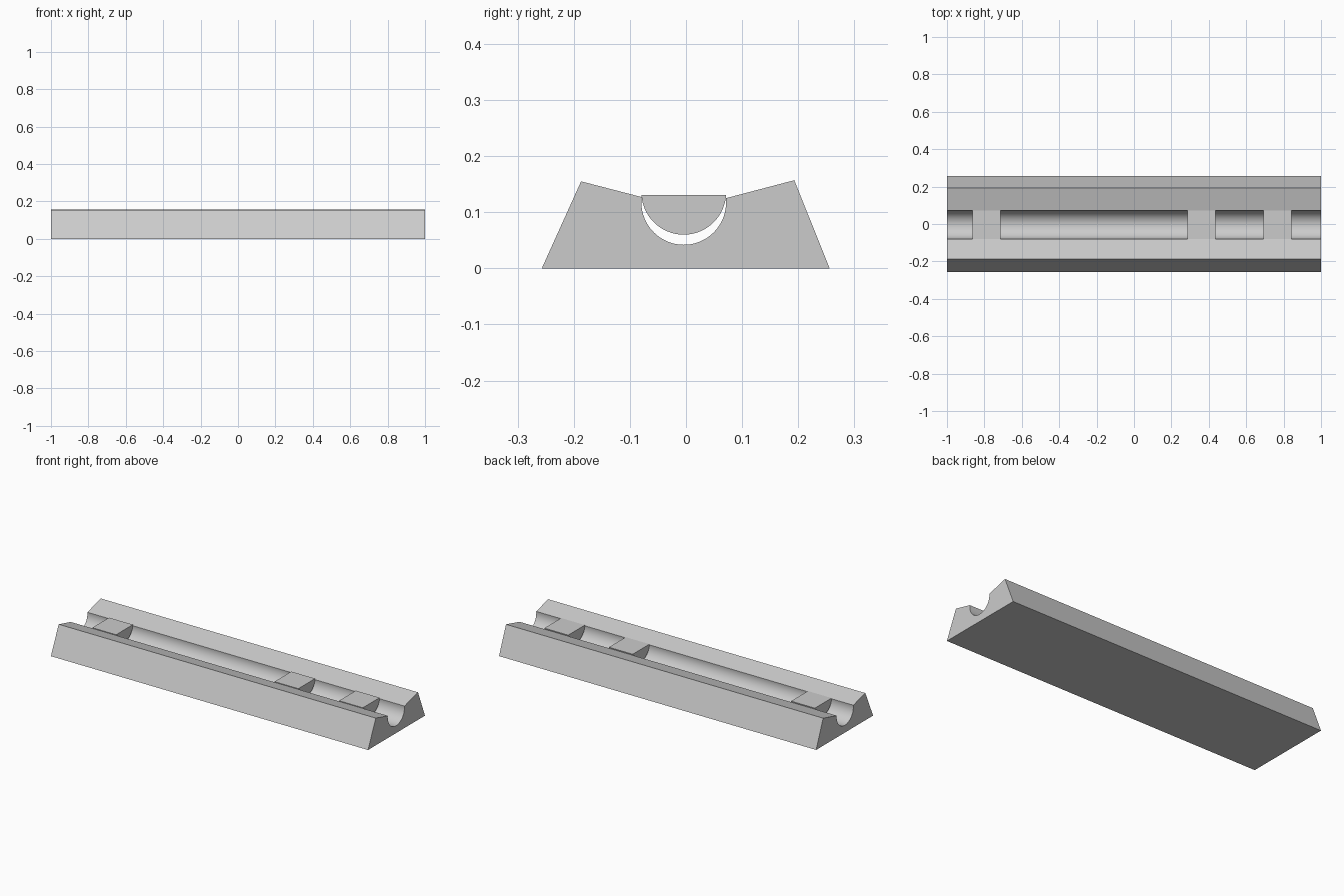
import bpy, bmesh, math

if "Cube" in bpy.data.objects:
    bpy.data.objects.remove(bpy.data.objects["Cube"])

GROOVE_Y = -0.004
RADIUS = 0.0755


def arc(cz, top_left, top_right, r, n=40):
    """Lower arc from the right rim to the left rim, in the y-z plane."""
    a0 = math.asin((top_right - cz) / r)
    a1 = -math.pi - math.asin((top_left - cz) / r)
    return [(GROOVE_Y + r * math.cos(a0 + (a1 - a0) * i / n),
             cz + r * math.sin(a0 + (a1 - a0) * i / n)) for i in range(n + 1)]


def extrude_profile(name, profile, x0, x1):
    """Extrude a closed y-z profile along x."""
    bm = bmesh.new()
    face = bm.faces.new([bm.verts.new((x0, y, z)) for y, z in profile])
    res = bmesh.ops.extrude_face_region(bm, geom=[face], use_keep_orig=True)
    moved = [v for v in res["geom"] if isinstance(v, bmesh.types.BMVert)]
    bmesh.ops.translate(bm, verts=moved, vec=(x1 - x0, 0, 0))
    bmesh.ops.recalc_face_normals(bm, faces=bm.faces)
    mesh = bpy.data.meshes.new(name)
    bm.to_mesh(mesh)
    bm.free()
    obj = bpy.data.objects.new(name, mesh)
    bpy.context.collection.objects.link(obj)
    bpy.ops.object.select_all(action='DESELECT')
    obj.select_set(True)
    bpy.context.view_layer.objects.active = obj
    bpy.ops.object.shade_smooth_by_angle(angle=math.radians(20))
    return obj


# Long base with sloped sides and a round groove along the top
base = ([(-0.257, 0), (0.256, 0), (0.193, 0.157)]
        + arc(0.1175, 0.127, 0.125, RADIUS)
        + [(-0.187, 0.155)])
extrude_profile("grooved_base", base, -1, 1)

# Half-round blocks bridging the groove
for i, x in enumerate((-0.788, 0.361, 0.768)):
    extrude_profile(f"groove_block_{i + 1}", arc(0.1355, 0.131, 0.131, RADIUS),
                    x - 0.075, x + 0.075)
